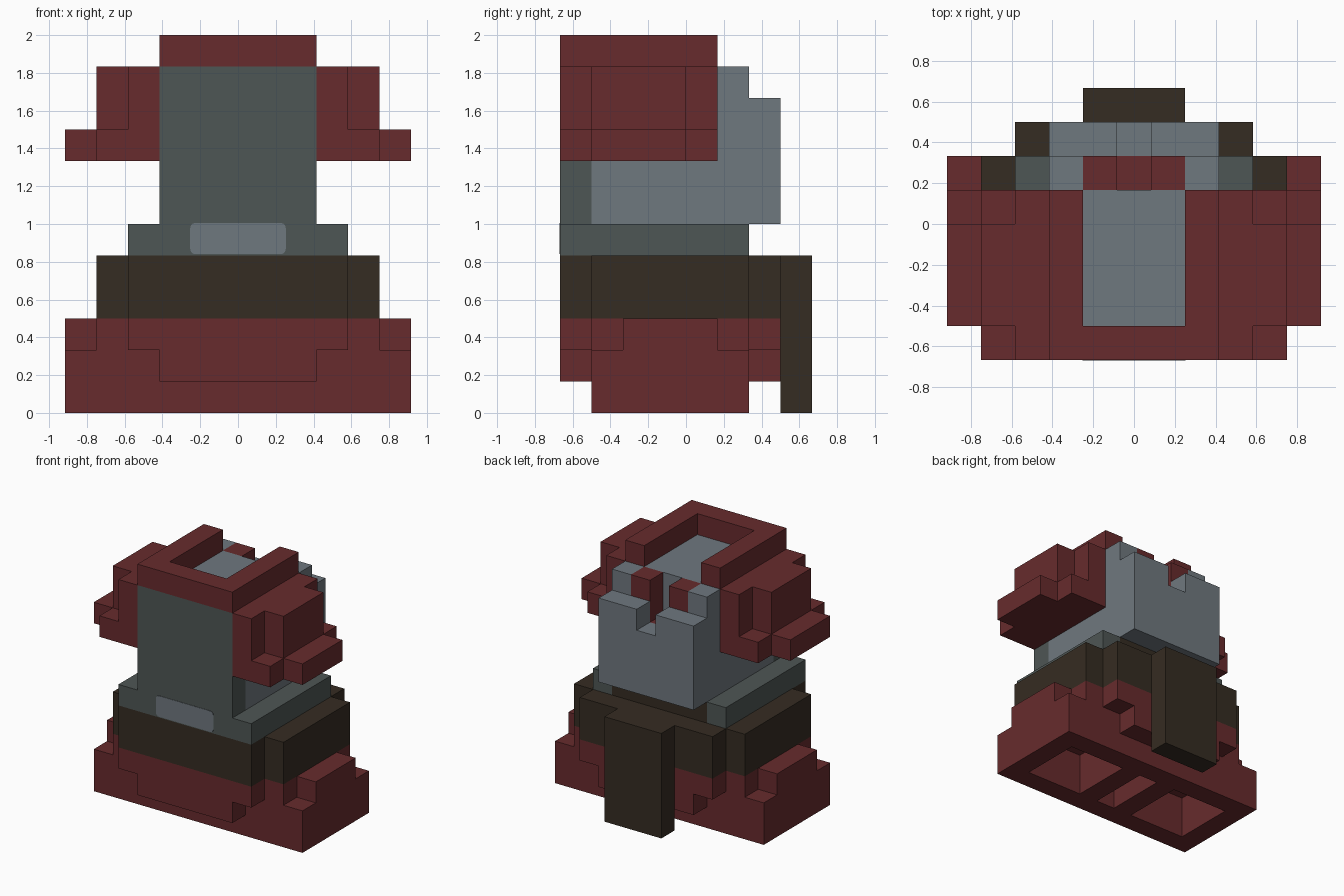
import bpy, bmesh, math
from mathutils import Vector

if "Cube" in bpy.data.objects:
    bpy.data.objects.remove(bpy.data.objects["Cube"])

S = 1 / 6  # size of one block


def material(name, rgb):
    m = bpy.data.materials.new(name)
    m.diffuse_color = (*rgb, 1)
    m.use_nodes = True
    m.node_tree.nodes["Principled BSDF"].inputs["Base Color"].default_value = m.diffuse_color
    return m


RED = material("dark red", (0.136, 0.024, 0.026))
DARK = material("dark grey", (0.076, 0.093, 0.089))
LIGHT = material("light grey", (0.159, 0.188, 0.212))
BROWN = material("dark brown", (0.036, 0.025, 0.016))

cells = {}       # block position -> part name
part_mats = {}


def fill(part, mat, *boxes):
    """Fill mirrored block ranges (distance from centre, depth, height), inclusive.
    A part of None carves the blocks away."""
    part_mats[part] = mat
    for (x0, x1), (y0, y1), (z0, z1) in boxes:
        for x in range(x0, x1 + 1):
            for y in range(y0, y1 + 1):
                for z in range(z0, z1 + 1):
                    for sx in {x, -x}:
                        if part is None:
                            cells.pop((sx, y, z), None)
                        else:
                            cells[(sx, y, z)] = part


# Base with feet, stepped front and back
fill("base", RED,
     ((0, 5), (1, 5), (0, 1)), ((0, 4), (1, 5), (2, 2)), ((5, 5), (2, 4), (2, 2)),
     ((0, 2), (0, 0), (1, 1)), ((0, 3), (0, 0), (2, 2)),
     ((0, 2), (6, 6), (1, 1)), ((0, 3), (6, 6), (2, 2)))
# Recesses under the base
fill(None, None, ((2, 4), (2, 4), (0, 1)), ((0, 0), (2, 4), (0, 1)))

# Belt and back flap
fill("belt", BROWN, ((0, 3), (0, 6), (3, 4)), ((4, 4), (1, 5), (3, 4)))
fill("back_flap", BROWN, ((0, 1), (7, 7), (0, 4)))

# Collar, with brown between its rear posts
fill("collar", DARK, ((0, 3), (0, 5), (5, 5)))
fill("collar_back", BROWN, ((0, 2), (5, 5), (5, 5)))

# Head block, dark front panel and notched rear
fill("head", LIGHT, ((0, 2), (1, 5), (6, 10)), ((0, 2), (6, 6), (6, 9)))
fill("front_panel", DARK, ((0, 2), (0, 0), (6, 10)))
fill("rear_inlay", RED, ((1, 1), (5, 5), (9, 10)), ((0, 0), (5, 5), (8, 8)))
fill(None, None, ((0, 0), (5, 5), (9, 10)), ((0, 0), (6, 6), (9, 9)))

# Top rim, open at the back, and stepped side wings
fill("top_rim", RED, ((0, 2), (0, 4), (11, 11)))
fill(None, None, ((0, 1), (1, 4), (11, 11)))
fill("side_wings", RED, ((3, 3), (0, 4), (8, 10)), ((4, 4), (0, 4), (8, 8)),
     ((4, 4), (1, 3), (9, 10)), ((5, 5), (1, 3), (8, 8)))


def build(part, mat):
    """Make the outer faces of every block in one part."""
    bm = bmesh.new()
    for c, owner in cells.items():
        if owner != part:
            continue
        centre = Vector((c[0], c[1] - 3.5, c[2] + 0.5)) * S
        for axis in range(3):
            for sign in (-1, 1):
                n = list(c)
                n[axis] += sign
                if tuple(n) in cells:
                    continue
                d, u, v = (Vector((0, 0, 0)) for _ in range(3))
                d[axis] = sign * S / 2
                u[(axis + 1) % 3] = S / 2
                v[(axis + 2) % 3] = sign * S / 2
                o = centre + d
                bm.faces.new([bm.verts.new(p) for p in
                              (o - u - v, o + u - v, o + u + v, o - u + v)])
    bmesh.ops.remove_doubles(bm, verts=bm.verts, dist=0.001)
    bmesh.ops.dissolve_limit(bm, angle_limit=0.01, verts=bm.verts, edges=bm.edges)
    me = bpy.data.meshes.new(part)
    bm.to_mesh(me)
    bm.free()
    me.materials.append(mat)
    bpy.context.collection.objects.link(bpy.data.objects.new(part, me))


for part, mat in part_mats.items():
    if part:
        build(part, mat)

# Rounded light plate on the front of the collar
bm = bmesh.new()
outline = []
for cx, cz, start in ((1, 1, 0), (-1, 1, 90), (-1, -1, 180), (1, -1, 270)):
    for a in range(0, 91, 30):
        t = math.radians(start + a)
        outline.append(bm.verts.new((cx * 0.225 + 0.028 * math.cos(t), -4 * S - 0.003,
                                     0.923 + cz * 0.055 + 0.028 * math.sin(t))))
face = bm.faces.new(outline)
rim = bmesh.ops.extrude_face_region(bm, geom=[face])
bmesh.ops.translate(bm, vec=(0, 0.004, 0),
                    verts=[g for g in rim["geom"] if isinstance(g, bmesh.types.BMVert)])
bmesh.ops.recalc_face_normals(bm, faces=bm.faces)
me = bpy.data.meshes.new("front_plate")
bm.to_mesh(me)
bm.free()
me.materials.append(LIGHT)
bpy.context.collection.objects.link(bpy.data.objects.new("front_plate", me))
